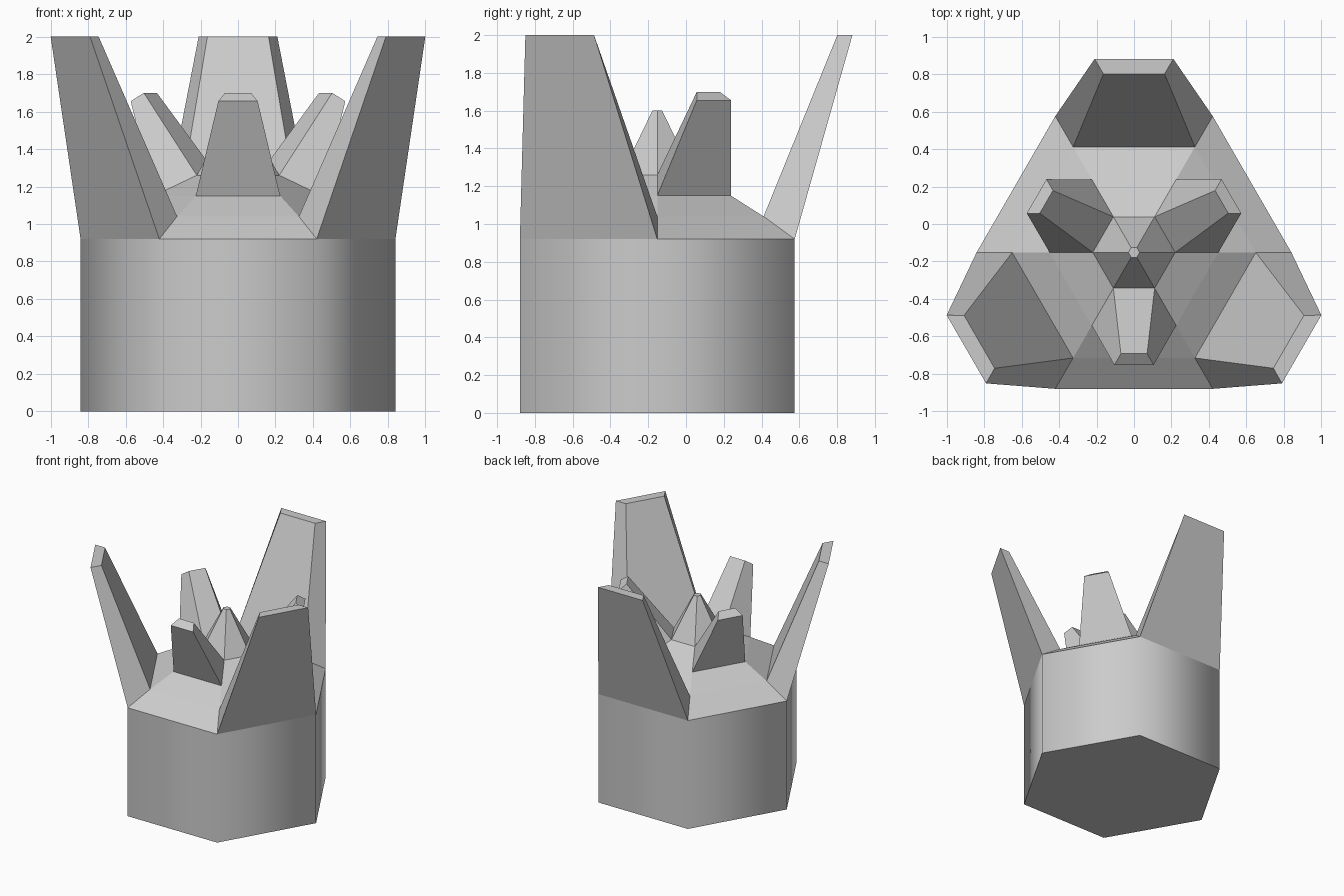
import bpy, bmesh
from math import sin, cos, radians
from mathutils import Vector

if "Cube" in bpy.data.objects:
    bpy.data.objects.remove(bpy.data.objects["Cube"])

CY = -0.152  # centre axis of the hexagonal body

bm = bmesh.new()

# Hexagonal body: stacked rings (radius, height), tapering to a central spike
profile = [(0.84, 0), (0.84, 0.92), (0.65, 1.04), (0.45, 1.15),
           (0.22, 1.26), (0.03, 1.6)]
rings = [[bm.verts.new((r * cos(radians(60 * i)), r * sin(radians(60 * i)) + CY, z))
          for i in range(6)] for r, z in profile]
bm.faces.new(rings[0][::-1])
bm.faces.new(rings[-1])
bands = []
for a, b in zip(rings, rings[1:]):
    bands.append([bm.faces.new((a[i], a[(i + 1) % 6], b[(i + 1) % 6], b[i]))
                  for i in range(6)])

# Smooth wall round the body, sharp rims
for f in bands[0]:
    f.smooth = True
    for e in f.edges:
        if abs(e.verts[0].co.z - e.verts[1].co.z) < 1e-4:
            e.smooth = False


def grow_point(face, side, outer, inner):
    """Extrude one slope panel; outer and inner are (distance, half width, height)."""
    angle = radians(30 + 60 * side)
    out = Vector((cos(angle), sin(angle), 0))
    across = Vector((-sin(angle), cos(angle), 0))
    axis = Vector((0, CY, 0))
    tip = bmesh.ops.extrude_discrete_faces(bm, faces=[face])["faces"][0]
    middle = tip.calc_center_median()
    for v in tip.verts:
        d, w, z = outer if (v.co - middle).dot(out) > 0 else inner
        s = 1 if (v.co - axis).dot(across) > 0 else -1
        v.co = axis + out * d + across * (s * w) + Vector((0, 0, z))


# Three tall outer points and three short inner points, alternating
for side in (1, 3, 5):
    grow_point(bands[1][side], side, (1.033, 0.21, 2.0), (0.953, 0.163, 2.0))
for side in (0, 2, 4):
    grow_point(bands[3][side], side, (0.60, 0.105, 1.655), (0.54, 0.07, 1.70))

bmesh.ops.recalc_face_normals(bm, faces=bm.faces[:])
mesh = bpy.data.meshes.new("crown_tower")
bm.to_mesh(mesh)
bm.free()
obj = bpy.data.objects.new("crown_tower", mesh)
bpy.context.collection.objects.link(obj)
